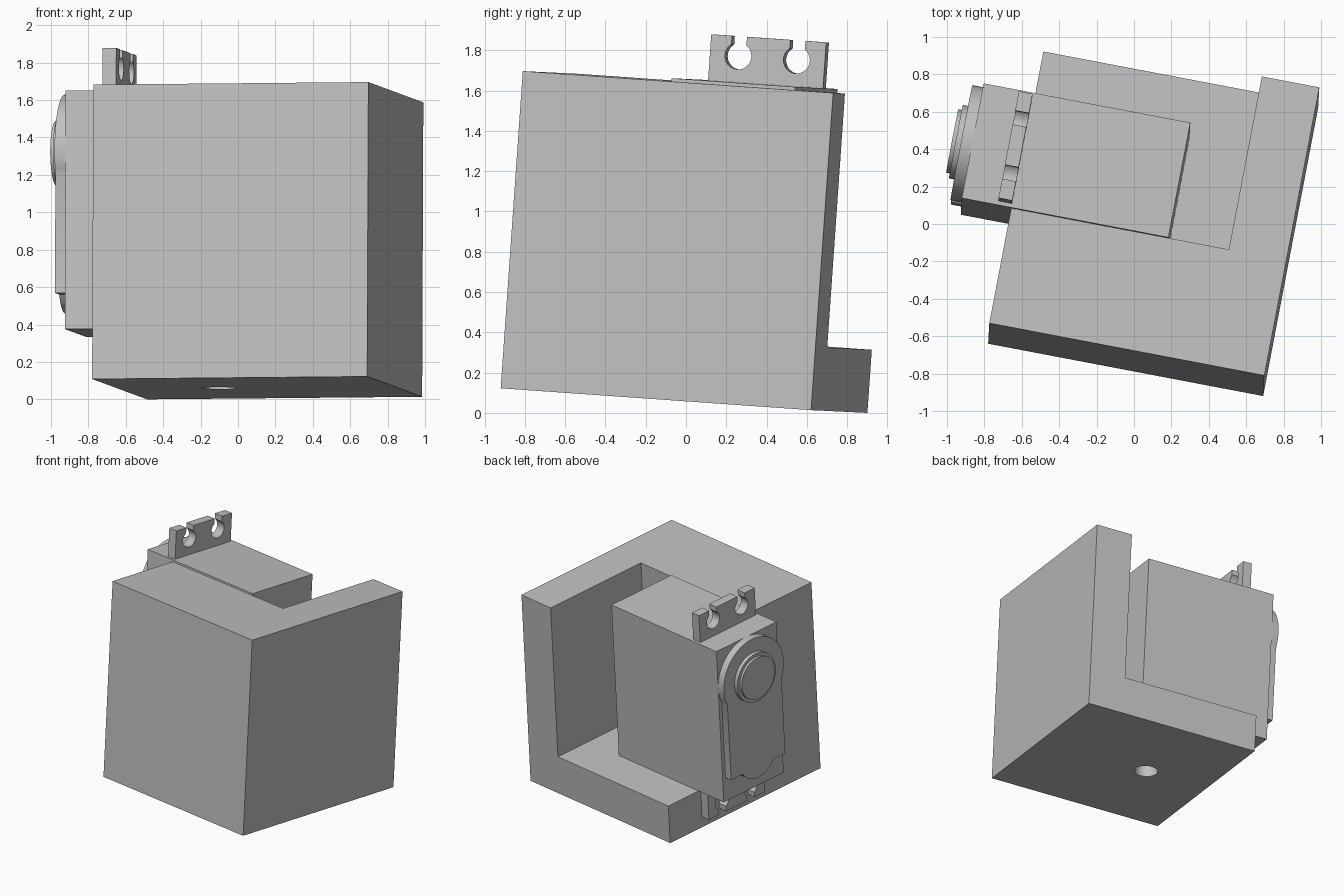
import bpy, bmesh
from math import sin, cos, asin, pi, sqrt
from mathutils import Matrix, Vector

cube = bpy.data.objects.get("Cube")
if cube:
    bpy.data.objects.remove(cube, do_unlink=True)

# Tilted frame of the whole assembly
w = Vector((0.004, 0.0695, 0.9976)).normalized()
u = Vector((0.982, -0.187, 0.0067))
u = (u - w * u.dot(w)).normalized()
v = w.cross(u)
FRAME = Matrix((u, v, w)).transposed().to_4x4()
FRAME.translation = (-0.78, -0.64, 0.1085)

grey = bpy.data.materials.new("light grey")
grey.use_nodes = True
COLOUR = (0.53, 0.53, 0.53, 1)
grey.diffuse_color = COLOUR
grey.node_tree.nodes["Principled BSDF"].inputs["Base Color"].default_value = COLOUR


def prism(name, outline, low, high, place):
    """Extrude a 2D outline; place maps (p, q, depth) to the local frame."""
    bm = bmesh.new()
    ends = [[bm.verts.new(place(p, q, d)) for p, q in outline] for d in (low, high)]
    for ring in ends:
        bm.faces.new(ring)
    n = len(outline)
    for i in range(n):
        j = (i + 1) % n
        bm.faces.new((ends[0][i], ends[0][j], ends[1][j], ends[1][i]))
    bmesh.ops.recalc_face_normals(bm, faces=bm.faces)
    mesh = bpy.data.meshes.new(name)
    bm.to_mesh(mesh)
    bm.free()
    mesh.materials.append(grey)
    ob = bpy.data.objects.new(name, mesh)
    bpy.context.collection.objects.link(ob)
    ob.matrix_world = FRAME
    return ob


def along_x(p, q, d):
    return (d, p, q)


def along_z(p, q, d):
    return (p, q, d)


def rect(p0, p1, q0, q1):
    return [(p0, q0), (p1, q0), (p1, q1), (p0, q1)]


def arc(p, q, r, start, end, steps):
    return [(p + r * cos(start + (end - start) * i / steps),
             q + r * sin(start + (end - start) * i / steps)) for i in range(steps + 1)]


def circle(p, q, r, steps=48):
    return arc(p, q, r, 0, 2 * pi, steps)[:-1]


def cut(ob, cutter):
    mod = ob.modifiers.new("cut", "BOOLEAN")
    mod.operation, mod.solver, mod.object = "DIFFERENCE", "EXACT", cutter
    bpy.context.view_layer.update()
    graph = bpy.context.evaluated_depsgraph_get()
    mesh = bpy.data.meshes.new_from_object(ob.evaluated_get(graph))
    ob.modifiers.clear()
    ob.data = mesh
    bpy.data.objects.remove(cutter, do_unlink=True)


# Holder block: thick front wall, side wall and floor, with a drilled floor
WIDTH, DEPTH, HEIGHT, FLOOR = 1.497, 1.572, 1.578, 0.314
block = prism("holder_block", rect(0, WIDTH, 0, DEPTH), 0, HEIGHT, along_z)
cut(block, prism("pocket_cutter", rect(-1, 1.184, 0.628, 3), FLOOR, 3, along_z))
cut(block, prism("hole_cutter", circle(0.543, 0.787, 0.092, 32), -0.5, 0.5, along_z))

# Motor body
TOP, MID, FACE = 1.592, 0.943, -0.27
body = prism("motor_body", rect(FACE, 0.855, 0.63, 1.256), FLOOR, TOP, along_z)

# Gear cover: round head, narrower shank and a small bulge at the foot
R, HALF, FOOT, BULGE = 0.313, 0.283, 0.51, 0.19
AXIS = TOP - R
t = asin(sqrt(R * R - HALF * HALF) / R)
s = asin(0.1 / BULGE)
outline = arc(MID, AXIS, R, -t, pi + t, 40) + [(MID - HALF, FOOT)]
outline += arc(MID, FOOT + 0.1, BULGE, pi + s, 2 * pi - s, 14) + [(MID + HALF, FOOT)]
cover = prism("gear_cover", outline, -0.33, FACE, along_x)

# Output boss in two steps
boss = prism("output_boss", circle(MID, AXIS, 0.2), -0.36, -0.33, along_x)
cap = prism("output_cap", circle(MID, AXIS, 0.173), -0.38, -0.36, along_x)

# Mounting ears with two open keyholes, mirrored top and bottom
EAR, SPAN, HOLE, SLOT = 0.228, 0.291, 0.067, 0.038
k = asin(SLOT / HOLE)
ear = [(-SPAN, 0), (SPAN, 0), (SPAN, EAR)]
for centre in (0.148, -0.148):
    ear.append((centre + SLOT, EAR))
    ear += arc(centre, 0.13, HOLE, pi / 2 - k, k - 1.5 * pi, 24)
    ear.append((centre - SLOT, EAR))
ear.append((-SPAN, EAR))
ears = [prism(name, [(MID + p, base + side * q) for p, q in ear], -0.075, 0, along_x)
        for name, base, side in (("upper_ear", TOP, 1), ("lower_ear", FLOOR, -1))]

# Smooth the round walls, keep the edges sharp
bpy.ops.object.select_all(action="DESELECT")
for ob in [block, body, cover, boss, cap] + ears:
    ob.select_set(True)
bpy.context.view_layer.objects.active = block
bpy.ops.object.shade_smooth_by_angle(angle=pi / 6)
